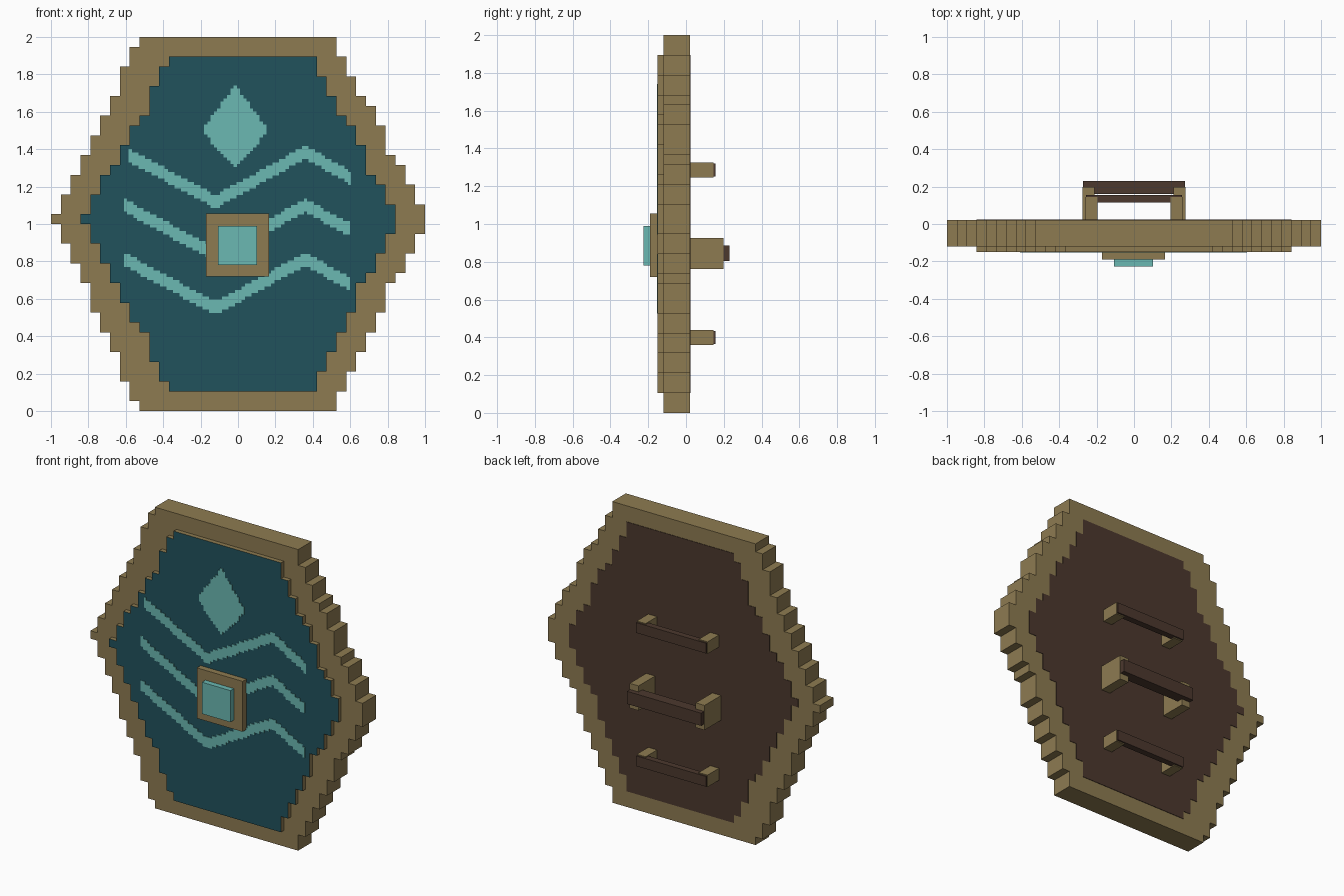
import bpy
import bmesh

cube = bpy.data.objects.get("Cube")
if cube:
    bpy.data.objects.remove(cube, do_unlink=True)

CELL = 2 / 38      # size of one big step of the outline
PIX = 0.0175       # size of one small step of the painted pattern


def material(name, color):
    m = bpy.data.materials.new(name)
    m.use_nodes = True
    m.diffuse_color = (*color, 1)
    m.node_tree.nodes["Principled BSDF"].inputs["Base Color"].default_value = (*color, 1)
    return m


WOOD = material("tan wood", (0.27, 0.198, 0.083))
TEAL = material("deep teal", (0.0152, 0.084, 0.107))
AQUA = material("pale aqua", (0.147, 0.479, 0.445))
DARK = material("dark brown", (0.072, 0.040, 0.027))


def finish(name, bm, *mats):
    bmesh.ops.recalc_face_normals(bm, faces=bm.faces)
    mesh = bpy.data.meshes.new(name)
    bm.normal_update()
    # With two materials the second one colours everything but the front
    if len(mats) > 1:
        for f in bm.faces:
            f.material_index = 0 if f.normal.y < -0.5 else 1
    bm.to_mesh(mesh)
    bm.free()
    for m in mats:
        mesh.materials.append(m)
    obj = bpy.data.objects.new(name, mesh)
    bpy.context.collection.objects.link(obj)
    return obj


def box(name, x, y, z, mat):
    bm = bmesh.new()
    bmesh.ops.create_cube(bm, size=1)
    for v in bm.verts:
        v.co = [r[0] if c < 0 else r[1] for c, r in zip(v.co, (x, y, z))]
    return finish(name, bm, mat)


def stepped_plate(name, spans, start, step, y, mats, by_rows):
    """Extruded staircase outline from (low, high) spans along rows or columns."""
    low, high = [], []
    for i, (a, b) in enumerate(spans):
        for t in (start + i * step, start + (i + 1) * step):
            low.append((a, t))
            high.append((b, t))
    loop = []
    for p in low + high[::-1]:
        if not loop or p != loop[-1]:
            loop.append(p)
    bm = bmesh.new()
    verts = [bm.verts.new((a, y[0], t) if by_rows else (t, y[0], a)) for a, t in loop]
    face = bm.faces.new(verts)
    bmesh.ops.dissolve_limit(bm, angle_limit=0.001, verts=bm.verts, edges=bm.edges)
    ext = bmesh.ops.extrude_face_region(bm, geom=list(bm.faces), use_keep_orig=True)
    for g in ext["geom"]:
        if isinstance(g, bmesh.types.BMVert):
            g.co.y = y[1]
    return finish(name, bm, *mats)


def edge(runs, tip, side):
    """Edge position of every row, from top to bottom, stepping out to the tip."""
    mid = len(runs) // 2
    return [-1 + CELL * (tip - side * abs(mid - i))
            for i, n in enumerate(runs) for _ in range(int(n))]


# Stepped six-sided body, raised front panel and back lining
rim = list(zip(edge("1232222221222322321", 0, -1), edge("2221231223221322222", 38, 1)))
panel = list(zip(edge("1231221221222221321", 3, -1), edge("22212312322132222", 35, 1)))
top = 2 - 2 * CELL
stepped_plate("shield_body", rim, 2, -CELL, (-0.12, 0.022), [WOOD], True)
stepped_plate("front_panel", panel, top, -CELL, (-0.15, -0.118), [TEAL, WOOD], True)
stepped_plate("back_lining", panel, top, -CELL, (0.02, 0.025), [DARK], True)


# Painted zigzag stripes
def snap(v):
    return round(v / PIX) * PIX


def wave(x):
    points = [(-0.61, 0.265), (-0.12, 0), (0.36, 0.265), (0.61, 0.125)]
    for (x0, z0), (x1, z1) in zip(points, points[1:]):
        if x <= x1:
            return z0 + (z1 - z0) * (x - x0) / (x1 - x0)
    return points[-1][1]


PAINT = (-0.153, -0.149)
for name, left, base in (("upper", -0.585, 1.118), ("middle", -0.61, 0.835), ("lower", -0.61, 0.548)):
    spans = []
    for i in range(round((0.605 - left) / PIX)):
        z = snap(base + wave(left + (i + 0.5) * PIX))
        spans.append((z - 2 * PIX, z + 2 * PIX))
    stepped_plate(name + "_stripe", spans, left, PIX, PAINT, [AQUA], False)

# Painted diamond
spans = []
for i in range(-9, 10):
    t = 1 - abs(i) / 10
    spans.append((snap(1.5 - 0.19 * t) - PIX / 2, snap(1.5 + 0.235 * t) + PIX / 2))
stepped_plate("diamond", spans, -0.015 - 9.5 * PIX, PIX, PAINT, [AQUA], False)

# Square boss with gem
box("boss_frame", (-0.17, 0.167), (-0.19, -0.14), (0.72, 1.055), WOOD)
box("boss_gem", (-0.107, 0.102), (-0.226, -0.18), (0.78, 0.99), AQUA)

# Three handles: two posts and a grip each
for name, z, half, out, reach, grip in (
        ("upper", 1.285, 0.04, 0.26, 0.145, (0.115, 0.156)),
        ("middle", 0.845, 0.082, 0.275, 0.198, (0.16, 0.23)),
        ("lower", 0.4, 0.04, 0.26, 0.145, (0.115, 0.156))):
    for side, s in (("left", 1), ("right", -1)):
        x = sorted((s * out, s * (out - 0.065)))
        box(f"{name}_{side}_post", x, (0.015, reach), (z - half, z + half), WOOD)
    grip_half = 0.034 if half < 0.05 else 0.042
    box(name + "_grip", (0.003 - out, out - 0.003), grip, (z - grip_half, z + grip_half), DARK)
